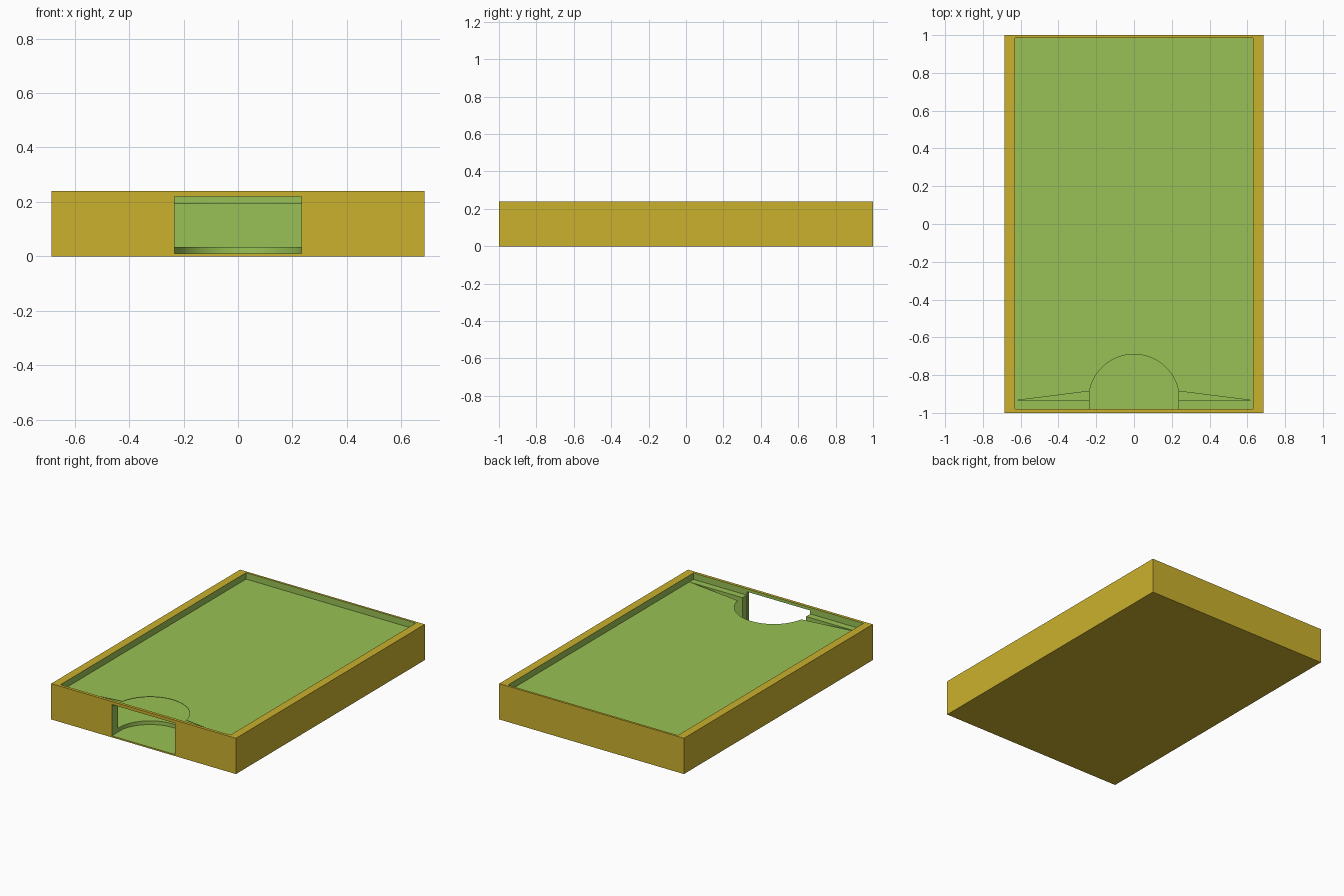
import bpy
import bmesh
import math

if "Cube" in bpy.data.objects:
    bpy.data.objects.remove(bpy.data.objects["Cube"])


def material(name, rgb):
    m = bpy.data.materials.new(name)
    m.diffuse_color = (*rgb, 1.0)
    m.use_nodes = True
    m.node_tree.nodes["Principled BSDF"].inputs["Base Color"].default_value = m.diffuse_color
    return m


YELLOW = material("mustard yellow", (0.597, 0.440, 0.027))
GREEN = material("leaf green", (0.314, 0.533, 0.089))


def prism(name, outline, z0, z1, mats):
    """Extrude a flat outline, given as (x, y) points, from z0 to z1."""
    bm = bmesh.new()
    base = bm.faces.new([bm.verts.new((x, y, z0)) for x, y in outline])
    top = bmesh.ops.extrude_face_region(bm, geom=[base])["geom"]
    bmesh.ops.translate(bm, vec=(0, 0, z1 - z0),
                        verts=[v for v in top if isinstance(v, bmesh.types.BMVert)])
    bmesh.ops.recalc_face_normals(bm, faces=bm.faces[:])
    mesh = bpy.data.meshes.new(name)
    bm.to_mesh(mesh)
    bm.free()
    for m in mats:
        mesh.materials.append(m)
    ob = bpy.data.objects.new(name, mesh)
    bpy.context.collection.objects.link(ob)
    return ob


def rect(x, y0, y1):
    return [(-x, y0), (x, y0), (x, y1), (-x, y1)]


def smooth(ob):
    bpy.ops.object.select_all(action='DESELECT')
    bpy.context.view_layer.objects.active = ob
    ob.select_set(True)
    bpy.ops.object.shade_smooth_by_angle(angle=math.radians(30))


# Thumb notch arc, running from the right side to the left
W, Y0, Y1 = 0.685, -1.0, 1.0
IN_X, FRONT, BACK = 0.63, -0.98, 0.985
R, CY, SHELF = 0.24, -0.93, 0.197
a0 = math.asin(0.045 / R)
arc = []
for i in range(49):
    a = a0 + (math.pi - 2 * a0) * i / 48
    arc.append((R * math.cos(a), CY + R * math.sin(a)))
notch = [(-0.2365, FRONT), (0.2365, FRONT)] + arc

# Tray body with its hollows cut out
tray = prism("tray_body", rect(W, Y0, Y1), 0, 0.24, [YELLOW, GREEN])
cutters = [
    prism("upper_recess_cutter", rect(IN_X, FRONT, BACK), SHELF, 0.3, [GREEN]),
    prism("lower_hollow_cutter", rect(IN_X, -0.935, BACK), 0.035, 0.25, [GREEN]),
    prism("thumb_notch_cutter", notch, 0.01, 0.26, [GREEN]),
    prism("front_opening_cutter", rect(0.234, -1.1, -0.9), 0.01, 0.22, [GREEN]),
]
for c in cutters:
    mod = tray.modifiers.new(c.name, 'BOOLEAN')
    mod.operation = 'DIFFERENCE'
    mod.solver = 'EXACT'
    mod.object = c
bpy.context.view_layer.update()
dg = bpy.context.evaluated_depsgraph_get()
cut_mesh = bpy.data.meshes.new_from_object(tray.evaluated_get(dg))
tray.modifiers.clear()
tray.data = cut_mesh
for c in cutters:
    bpy.data.objects.remove(c)

# Outer skin is yellow, every cut face is green
cut_mesh.materials.clear()
cut_mesh.materials.append(YELLOW)
cut_mesh.materials.append(GREEN)
for p in cut_mesh.polygons:
    x, y, z = p.center
    outer = abs(x) > W - 0.001 or abs(y) > 0.999 or z < 0.001 or z > 0.239
    p.material_index = 0 if outer else 1
smooth(tray)

# Thin shelf over the hollow, with slanted front edges and the thumb notch
shelf_outline = ([(IN_X, BACK), (-IN_X, BACK), (-IN_X, -0.935)]
                 + arc[::-1] + [(IN_X, -0.935)])
shelf = prism("thin_shelf", shelf_outline, SHELF - 0.003, SHELF, [GREEN])
smooth(shelf)
